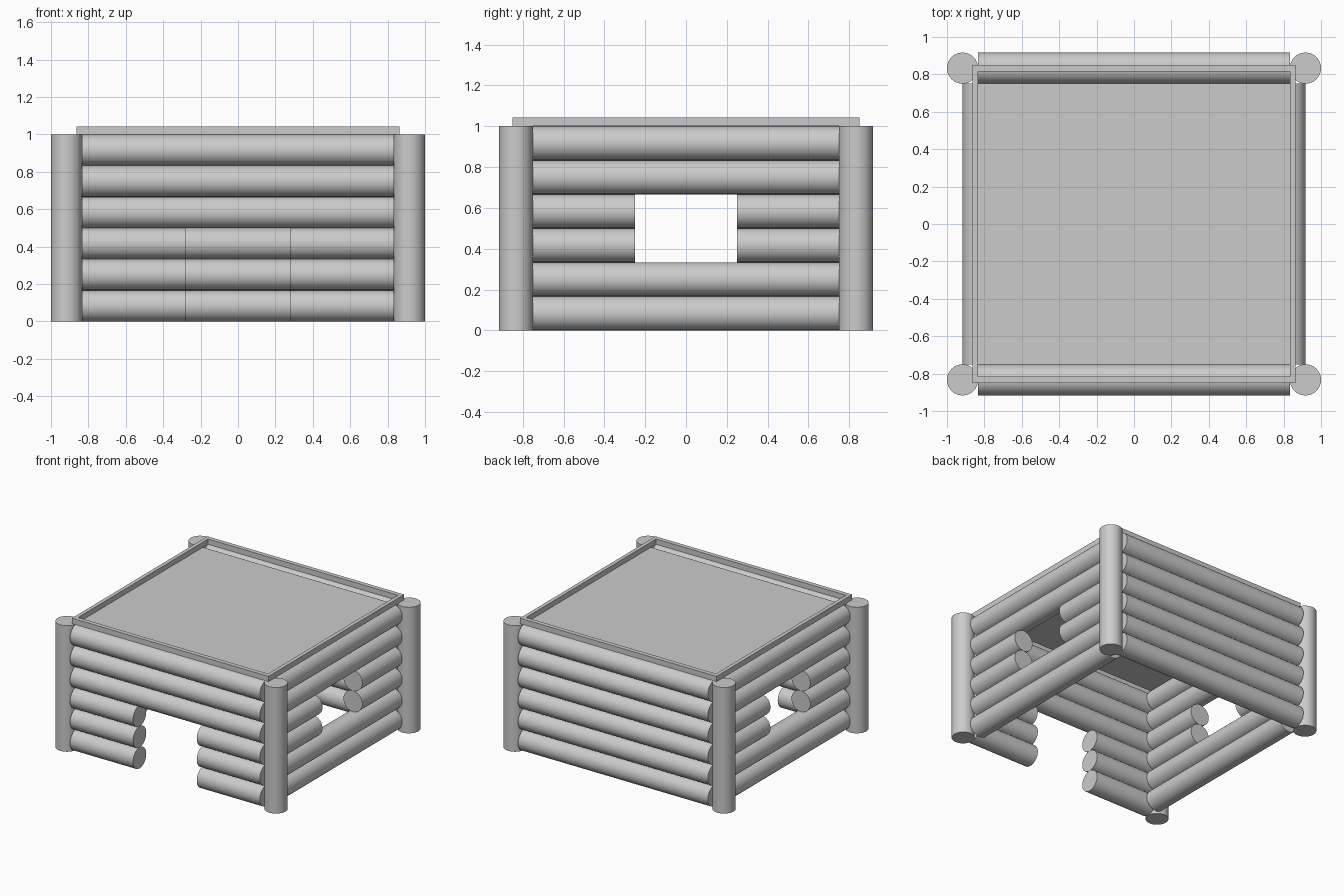
import bpy, math

if "Cube" in bpy.data.objects:
    bpy.data.objects.remove(bpy.data.objects["Cube"])

R = 1 / 12          # log radius
WALL = 10 / 12      # wall centre line distance from the origin


def cylinder(name, loc, length, rot=(0, 0, 0)):
    bpy.ops.mesh.primitive_cylinder_add(vertices=32, radius=R, depth=length,
                                        location=loc, rotation=rot)
    ob = bpy.context.object
    ob.name = name
    bpy.ops.object.shade_smooth_by_angle(angle=math.radians(40))
    return ob


def box(name, x0, x1, y0, y1, z0, z1):
    bpy.ops.mesh.primitive_cube_add(
        size=1, location=((x0 + x1) / 2, (y0 + y1) / 2, (z0 + z1) / 2))
    ob = bpy.context.object
    ob.name = name
    ob.scale = (x1 - x0, y1 - y0, z1 - z0)
    bpy.ops.object.transform_apply(location=False, rotation=False, scale=True)
    return ob


def log_row(name, axis, offset, row, half, gap=0):
    """One row of a wall, split in two around an opening if gap is given."""
    z = R + row * 2 * R
    spans = [(-half, -gap), (gap, half)] if gap else [(-half, half)]
    for a, b in spans:
        mid = (a + b) / 2
        if axis == 'X':
            cylinder(name, (mid, offset, z), b - a, (0, math.pi / 2, 0))
        else:
            cylinder(name, (offset, mid, z), b - a, (math.pi / 2, 0, 0))


# Corner posts
for sx in (-1, 1):
    for sy in (-1, 1):
        cylinder("corner_post", (sx * 11 * R, sy * WALL, 0.5), 1)

# Walls: doorway in the front, windows in both sides
for row in range(6):
    log_row("front_log", 'X', -WALL, row, 10 * R, 0.28 if row < 3 else 0)
    log_row("back_log", 'X', WALL, row, 10 * R)
    for s, side in ((-1, "left"), (1, "right")):
        log_row(side + "_log", 'Y', s * WALL, row, 9 * R,
                0.25 if row in (2, 3) else 0)

# Flat roof panel
box("roof_panel", -WALL, WALL, -0.75, 0.75, 0.985, 1.001)

# Raised rim around the roof
ox, oy, ix, iy, top = 0.863, 0.85, 0.833, 0.815, 1.042
for s, side in ((-1, "front"), (1, "back")):
    y0, y1 = sorted((s * iy, s * oy))
    box("roof_rim_" + side, -ox, ox, y0, y1, 1.0, top)
for s, side in ((-1, "left"), (1, "right")):
    x0, x1 = sorted((s * ix, s * ox))
    box("roof_rim_" + side, x0, x1, -iy, iy, 1.0, top)
